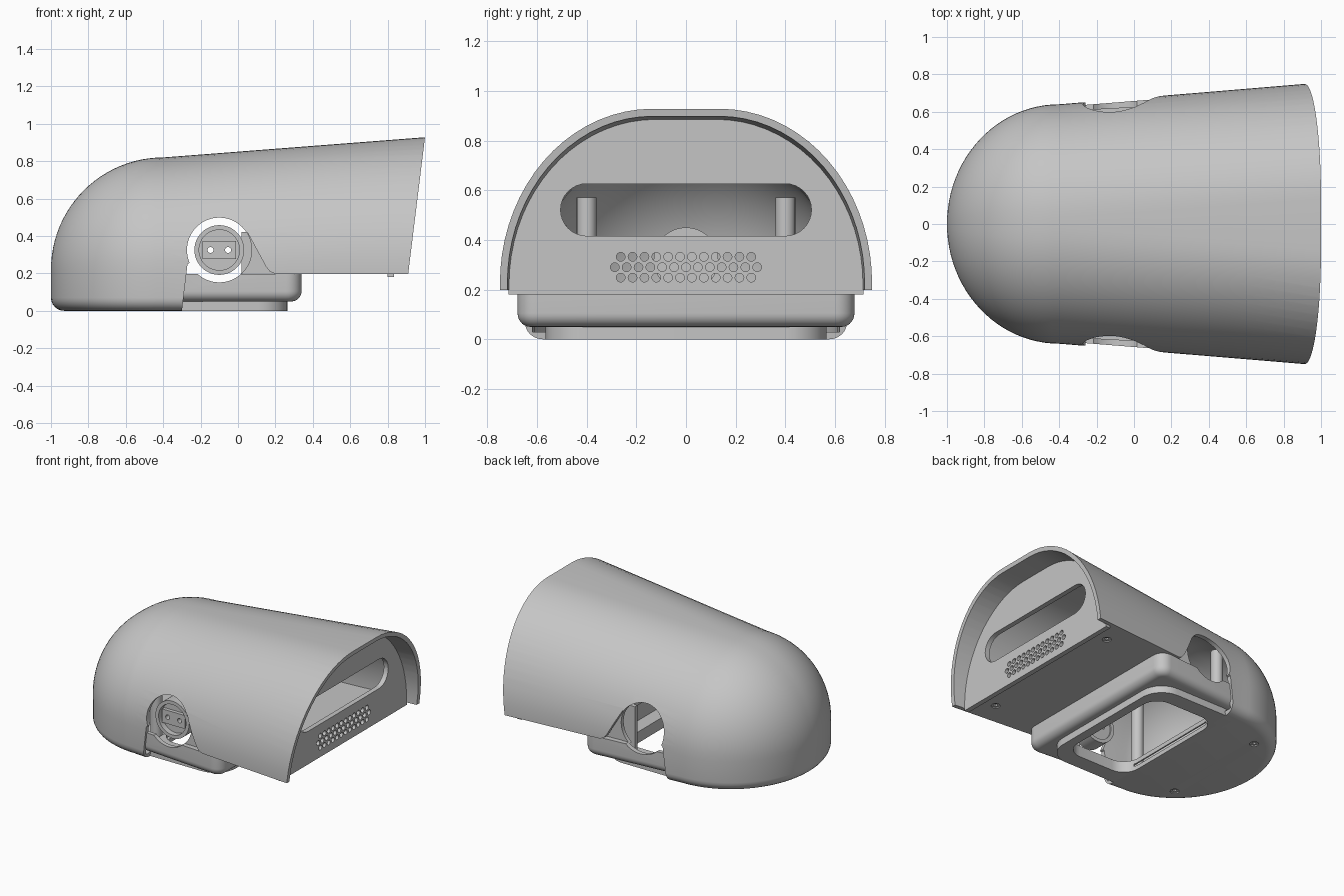
import bpy, bmesh, math
from mathutils import Vector

if "Cube" in bpy.data.objects:
    bpy.data.objects.remove(bpy.data.objects["Cube"])

grey = bpy.data.materials.new("matte_grey")
grey.diffuse_color = (0.56, 0.56, 0.56, 1)
grey.use_nodes = True
grey.node_tree.nodes["Principled BSDF"].inputs["Base Color"].default_value = grey.diffuse_color


def finish(bm, name):
    bmesh.ops.remove_doubles(bm, verts=bm.verts, dist=1e-5)
    bmesh.ops.recalc_face_normals(bm, faces=bm.faces)
    me = bpy.data.meshes.new(name)
    bm.to_mesh(me)
    bm.free()
    ob = bpy.data.objects.new(name, me)
    me.materials.append(grey)
    bpy.context.collection.objects.link(ob)
    return ob


def prism(name, polys, lo, hi, axis):
    """Extrude 2D outlines along an axis."""
    place = {'x': lambda p, t: (t, p[0], p[1]),
             'y': lambda p, t: (p[0], t, p[1]),
             'z': lambda p, t: (p[0], p[1], t)}[axis]
    bm = bmesh.new()
    for pts in polys:
        a = [bm.verts.new(place(p, lo)) for p in pts]
        b = [bm.verts.new(place(p, hi)) for p in pts]
        bm.faces.new(a)
        bm.faces.new(b)
        for i in range(len(pts)):
            j = (i + 1) % len(pts)
            bm.faces.new((a[i], a[j], b[j], b[i]))
    return finish(bm, name)


def circle(cx, cy, r, n=48):
    return [(cx + r * math.cos(2 * math.pi * i / n), cy + r * math.sin(2 * math.pi * i / n))
            for i in range(n)]


def rounded(pts, radii, n=8):
    out = []
    for i, p in enumerate(pts):
        r = radii[i]
        p, q, s = Vector(p), Vector(pts[i - 1]), Vector(pts[(i + 1) % len(pts)])
        if r == 0:
            out.append(tuple(p))
            continue
        u, v = (q - p).normalized(), (s - p).normalized()
        for k in range(n + 1):
            t = math.pi / 2 * k / n
            out.append(tuple(p + u * r * (1 - math.sin(t)) + v * r * (1 - math.cos(t))))
    return out


def rect(x0, x1, y0, y1):
    return [(x0, y0), (x1, y0), (x1, y1), (x0, y1)]


def ring(x, s, c, off, low, rnd=0):
    """Arched cross-section; s shrinks it towards the nose."""
    g = max(0, x + 0.4)
    w, h = (0.64 - off + g * 0.083) * s, (0.6 - off + g * 0.077) * s
    flat = (0.03 + 0.075 * g) * s
    half = [(x, w, low)]
    if rnd:
        half = []
        for k in range(7):
            t = math.pi / 2 * k / 6
            d = rnd * (1 - math.sin(t))
            half.append((x + d * c, w - d * s, low + rnd * (1 - math.cos(t))))
    for k in range(19):
        t = math.pi / 2 * k / 18
        half.append((x, flat + (w - flat) * math.cos(t), 0.22 + h * math.sin(t)))
    return half + [(p[0], -p[1], p[2]) for p in reversed(half)]


def loft(name, rings, cap_start=True):
    bm = bmesh.new()
    rows = [[bm.verts.new(p) for p in r] for r in rings]
    n = len(rows[0])
    for a, b in zip(rows, rows[1:]):
        for i in range(n):
            j = (i + 1) % n
            bm.faces.new((a[i], a[j], b[j], b[i]))
    bm.faces.new(rows[-1])
    if cap_start:
        bm.faces.new(rows[0])
    return finish(bm, name)


def dome_body(name, off, low, rnd, end):
    rings = []
    for k in range(25):
        a = math.pi / 2 * k / 24
        s = 0 if k == 0 else math.sin(a)
        rings.append(ring(-0.4 - (0.6 - off) * math.cos(a), s, math.cos(a), off, low, rnd))
    rings += [ring(x, 1, 0, off, low, rnd) for x in (0.0, 0.5, end)]
    return loft(name, rings, False)


def cut(ob, *cutters):
    for c in cutters:
        m = ob.modifiers.new("cut", 'BOOLEAN')
        m.operation, m.solver, m.object = 'DIFFERENCE', 'EXACT', c
    bpy.context.view_layer.update()
    ev = ob.evaluated_get(bpy.context.evaluated_depsgraph_get())
    me = bpy.data.meshes.new_from_object(ev)
    ob.modifiers.clear()
    ob.data = me
    me.materials.clear()
    me.materials.append(grey)


# Cutters
cavity = dome_body("cavity_cutter", 0.03, 0.03, 0, 1.12)
outline = prism("outline_cutter", [[
    (-0.305, -0.1), (-0.3, 0), (-0.27, 0.25), (-0.1, 0.33), (0.05, 0.42), (0.15, 0.235),
    (0.17, 0.21), (0.2, 0.198), (0.91, 0.198), (1.0, 0.93), (1.033, 1.2), (1.3, 1.2),
    (1.3, -0.1)]], -1, 1, 'y')
side_hole = prism("side_hole_cutter", [circle(-0.1, 0.325, 0.173, 64)], -1.1, 1.1, 'y')
hatch = prism("hatch_cutter", [rounded(rect(-0.31, 0.2, -0.45, 0.45), [0.12] * 4)], -0.1, 0.1, 'z')
box_cavity = prism("box_cavity_cutter", [[(-0.6, -0.59), (0.3, -0.64), (0.3, 0.64), (-0.6, 0.59)]],
                   0.08, 0.4, 'z')
slot = prism("slot_cutter", [rounded(rect(-0.505, 0.505, 0.416, 0.626), [0.1049] * 4)],
             0.7, 0.95, 'x')
vents = []
for count, z in ((12, 0.332), (13, 0.29), (12, 0.248)):
    vents += [circle((i - (count - 1) / 2) * 0.0478, z, 0.0175, 16) for i in range(count)]
vent_holes = prism("vent_cutter", vents, 0.7, 0.95, 'x')
screw_spots = [(x, y) for x in (0.70, -0.68) for y in (-1, 1)]
screw_spots = [(x, y * (0.56 if x > 0 else 0.4)) for x, y in screw_spots]
screw_holes = prism("screw_cutter", [circle(x, y, 0.03, 24) for x, y in screw_spots],
                    -0.1, 0.3, 'z')

# Domed hood with side openings
hood = dome_body("hood", 0, 0, 0.07, 1.07)
cut(hood, cavity, outline, side_hole, hatch)

# Front panel with slot and vent holes
panel = loft("front_panel", [ring(x, 1, 0, 0.028, 0.18) for x in (0.8, 0.835)])
cut(panel, slot, vent_holes)

# Floor under the hood
floor = prism("floor", [[(0.29, -0.675), (0.81, -0.715), (0.81, 0.715), (0.29, 0.675)]],
              0.198, 0.228, 'z')
# Screw wells through the nose underside and the floor
short_holes = prism("short_screw_cutter", [circle(x, y, 0.03, 24) for x, y in screw_spots if x < 0],
                    -0.1, 0.1, 'z')
cut(hood, short_holes)
cut(floor, screw_holes)
for x, y in screw_spots:
    z = 0.205 if x > 0 else 0.008
    head = prism("screw_head", [circle(x, y, 0.0305, 24)], z, z + 0.02, 'z')
    socket = prism("socket_cutter", [circle(x, y, 0.014, 6)], z - 0.01, z + 0.012, 'z')
    cut(head, socket)
    bpy.data.objects.remove(socket)

# Tapered base box with rounded lower rim
rows = []
for k in range(8):
    t = math.pi / 2 * k / 7
    d = 0.055 * (1 - math.sin(t))
    o = rounded([(-0.32, -0.632 + d), (0.34 - d, -0.685 + d), (0.34 - d, 0.685 - d),
                 (-0.32, 0.632 - d)], [0, 0.085 - d, 0.085 - d, 0])
    rows.append([(x, y, 0.05 + 0.055 * (1 - math.cos(t))) for x, y in o])
rows.append([(x, y, 0.198) for x, y, z in rows[-1]])
box = loft("base_box", rows)
cut(box, box_cavity, hatch, side_hole)

# Plinth around the underside opening
plinth = prism("plinth", [rounded(rect(-0.305, 0.265, -0.565, 0.565), [0, 0.16, 0.16, 0])],
               0, 0.052, 'z')
cut(plinth, hatch)

for side, tag in ((-1, "front"), (1, "back")):
    # Recessed wall behind the notch
    lo, hi = sorted((side * 0.6, side * 0.628))
    gusset = prism(tag + "_gusset", [[(-0.05, 0.19), (0.22, 0.19), (0.2, 0.235), (0.08, 0.44),
                                      (-0.05, 0.44)]], lo, hi, 'y')
    cut(gusset, side_hole)
    # Interior post and bracket
    prism(tag + "_post", [circle(-0.365, side * 0.4, 0.04, 24)], 0.02, 0.57, 'z')
    lo, hi = sorted((side * 0.52, side * 0.55))
    prism(tag + "_bracket", [rect(0.02, 0.12, 0.08, 0.42)], lo, hi, 'y')

# Round side socket: collar, disc with two holes, raised bar
bore = prism("bore_cutter", [circle(-0.1, 0.325, 0.108)], -0.65, -0.4, 'y')
pins = prism("pin_cutter", [circle(x, 0.325, 0.016, 20) for x in (-0.147, -0.053)], -0.7, -0.3, 'y')
collar = prism("socket_collar", [circle(-0.1, 0.325, 0.133)], -0.6, -0.48, 'y')
cut(collar, bore)
disc = prism("socket_disc", [circle(-0.1, 0.325, 0.1095)], -0.56, -0.49, 'y')
cut(disc, pins)
bar = prism("socket_bar", [rect(-0.19, -0.01, 0.277, 0.373)], -0.585, -0.555, 'y')
cut(bar, pins)

# Round boss inside the nose
prism("nose_boss", [circle(0, 0.32, 0.13)], -0.92, -0.84, 'x')

for c in (cavity, outline, side_hole, hatch, box_cavity, slot, vent_holes, screw_holes,
          short_holes, bore, pins):
    bpy.data.objects.remove(c)

bpy.ops.object.select_all(action='SELECT')
bpy.context.view_layer.objects.active = hood
bpy.ops.object.shade_smooth_by_angle(angle=math.radians(30))
